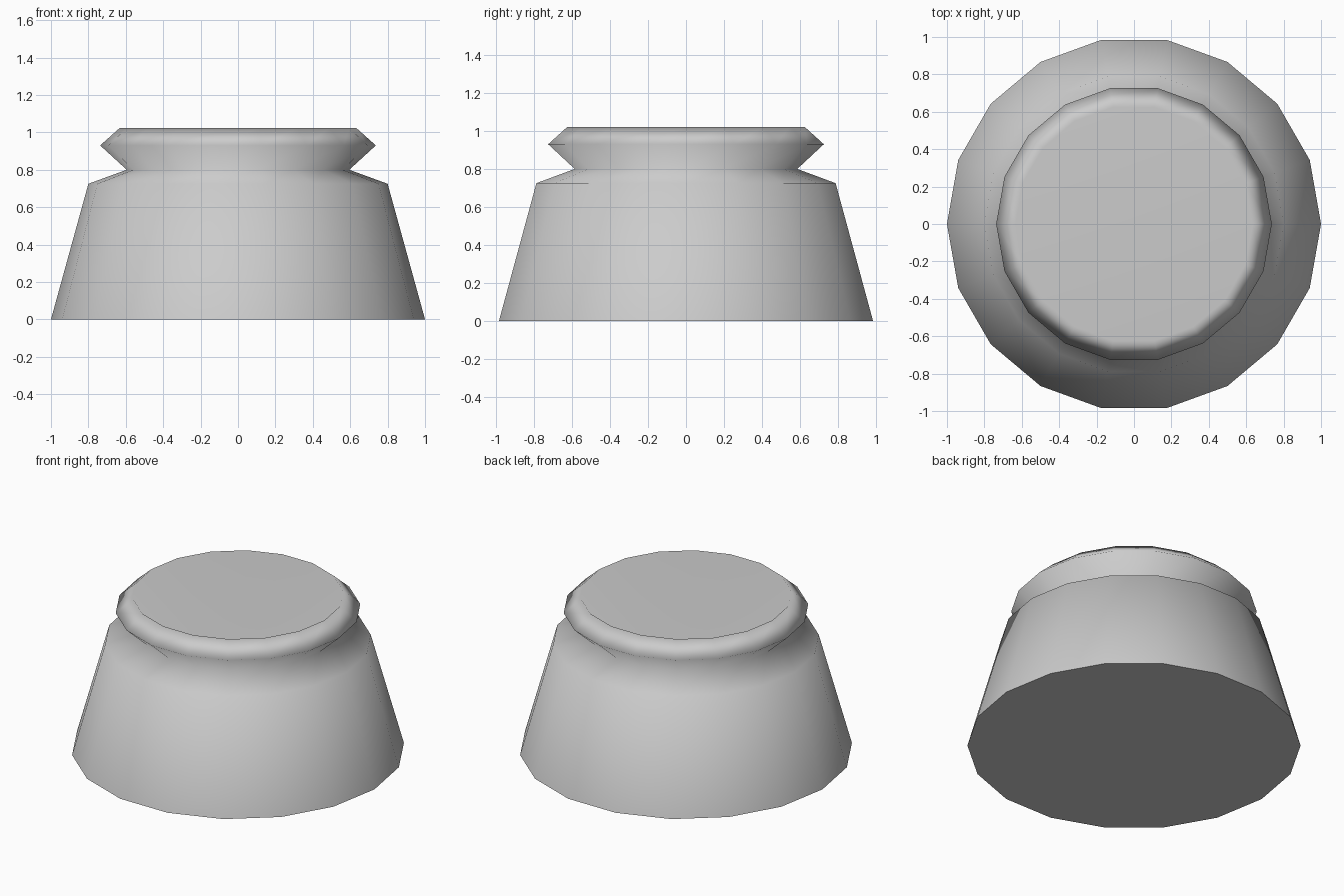
import bpy, bmesh
from math import cos, sin, tau

if "Cube" in bpy.data.objects:
    bpy.data.objects.remove(bpy.data.objects["Cube"])

SIDES = 18

# Radius / height profile: base, tapered body, shoulder, neck, flared lip, rim
PROFILE = [(1.0, 0.0), (0.8, 0.725), (0.595, 0.8), (0.737, 0.93), (0.634, 1.022)]
HOLLOW_BOTTOM = 0.35

bm = bmesh.new()
rings = [[bm.verts.new((r * cos(tau * i / SIDES), r * sin(tau * i / SIDES), z))
          for i in range(SIDES)] for r, z in PROFILE]

# Walls between neighbouring rings
for low, high in zip(rings, rings[1:]):
    for i in range(SIDES):
        j = (i + 1) % SIDES
        bm.faces.new((low[i], low[j], high[j], high[i]))

# Underside, and the funnel-shaped hollow
base = bm.faces.new(rings[0][::-1])
centre = bm.verts.new((0, 0, HOLLOW_BOTTOM))
for i in range(SIDES):
    bm.faces.new((rings[-1][i], rings[-1][(i + 1) % SIDES], centre))

# Smooth shading with a sharp foot edge
for f in bm.faces:
    f.smooth = True
base.smooth = False
for e in base.edges:
    e.smooth = False

mesh = bpy.data.meshes.new("pot")
bm.to_mesh(mesh)
bm.free()
pot = bpy.data.objects.new("pot", mesh)
bpy.context.collection.objects.link(pot)
